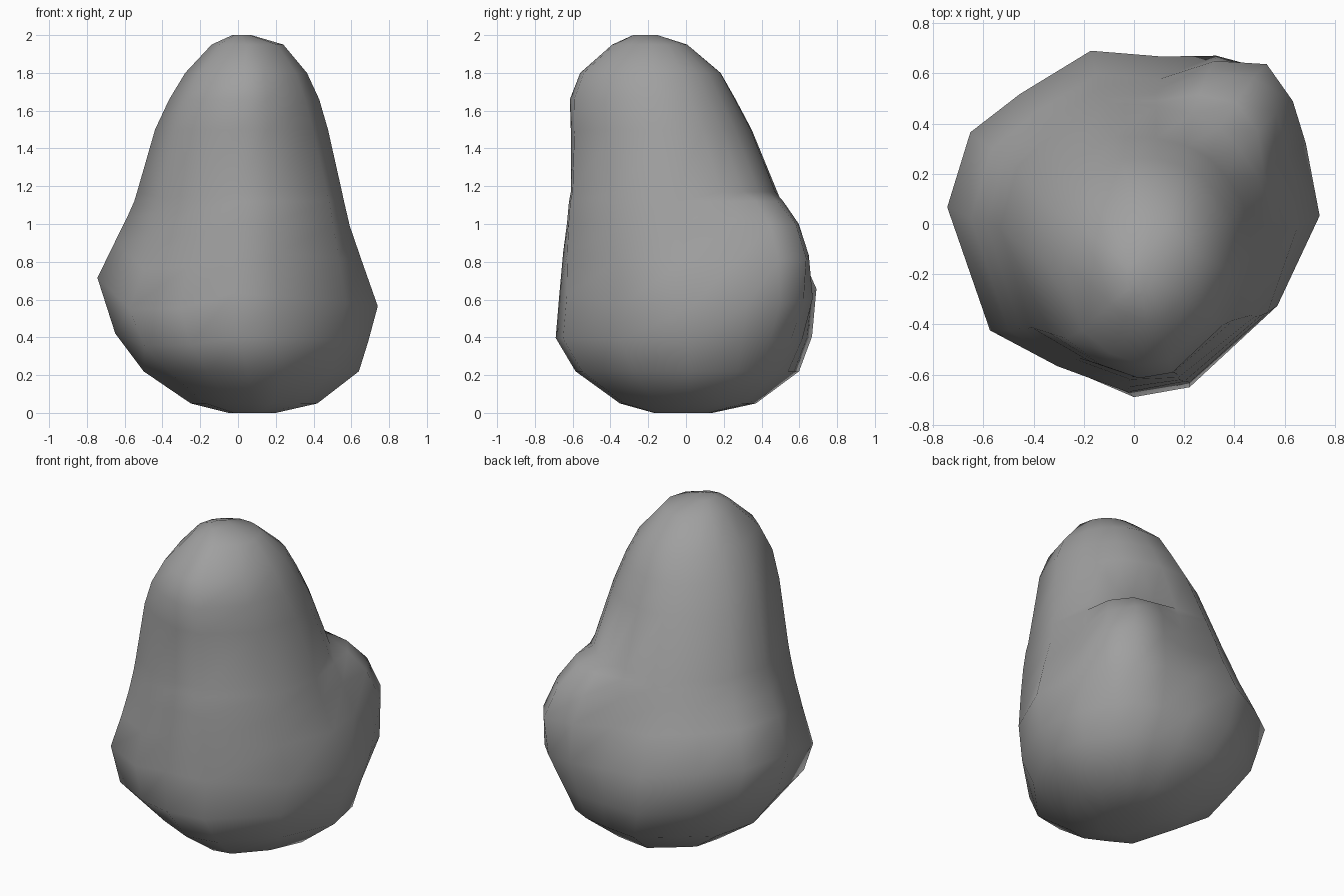
import bpy, bmesh, math

cube = bpy.data.objects.get("Cube")
if cube:
    bpy.data.objects.remove(cube)

# Stone material
stone = bpy.data.materials.new("stone grey")
stone.use_nodes = True
colour = (0.35, 0.35, 0.35, 1)
stone.diffuse_color = colour
stone.node_tree.nodes["Principled BSDF"].inputs["Base Color"].default_value = colour

# Irregular outline of the rock, scaled to fit each ring's bounds
OUTLINE = [(1, .03), (.92, .45), (.78, .66), (.63, .82), (.42, .91), (.15, .95),
           (-.23, 1), (-.6, .73), (-.88, .52), (-1, .08), (-.77, -.64),
           (-.4, -.83), (-.03, -1), (.3, -.94), (.75, -.48)]

# Rings: z, x min, x max, y min, y max, rear lobe, front flank, tilt, front dip
RINGS = [
    (0, -.05, .2, -.17, .14, 0, 0, 0, 0),
    (.05, -.25, .42, -.35, .37, 0, 0, 0, 0),
    (.22, -.5, .64, -.585, .6, -.02, 0, 0, 0),
    (.4, -.65, .69, -.69, .67, .02, 0, .02, .06),
    (.64, -.745, .74, -.67, .695, .1, 0, .075, .15),
    (.86, -.65, .65, -.65, .6, .31, .05, .05, .14),
    (1.01, -.59, .585, -.63, .55, .31, .1, .02, .1),
    (1.12, -.55, .555, -.62, .51, .18, .1, 0, .06),
    (1.17, -.535, .545, -.61, .49, 0, .09, 0, .03),
    (1.5, -.44, .475, -.61, .355, 0, .03, 0, 0),
    (1.66, -.365, .43, -.615, .27, 0, 0, 0, 0),
    (1.8, -.28, .365, -.56, .19, 0, 0, 0, 0),
    (1.95, -.14, .24, -.39, .01, 0, 0, 0, 0),
    (2, -.03, .07, -.28, -.15, 0, 0, 0, 0)]


def swell(angle, centre, spread):
    """Falloff from 1 at the centre angle to 0 at the spread, in degrees."""
    offset = abs(math.degrees(angle) - centre) / spread
    return math.cos(offset * math.pi / 2) if offset < 1 else 0


# Tall boulder with a rounded lobe growing from its rear left flank
bm = bmesh.new()
loops = []
for z, x0, x1, y0, y1, lobe, flank, tilt, dip in RINGS:
    loop = []
    for px, py in OUTLINE:
        a = math.atan2(py, px)
        mix = .4 * z
        scale = 1 + lobe * swell(a, 50, 26) + flank * swell(a, -40, 45)
        ux = (px + (math.cos(a) - px) * mix) * scale
        uy = (py + (math.sin(a) - py) * mix) * scale
        loop.append(bm.verts.new(((x0 + x1 + ux * (x1 - x0)) / 2,
                                  (y0 + y1 + uy * (y1 - y0)) / 2,
                                  z - tilt * ux - dip * swell(a, -135, 45))))
    loops.append(loop)
n = len(OUTLINE)
for low, high in zip(loops, loops[1:]):
    for k in range(n):
        j = (k + 1) % n
        bm.faces.new((low[k], low[j], high[j], high[k]))
bm.faces.new(loops[0][::-1])
bm.faces.new(loops[-1])
for face in bm.faces:
    face.smooth = True
mesh = bpy.data.meshes.new("boulder")
bm.to_mesh(mesh)
bm.free()
mesh.materials.append(stone)
boulder = bpy.data.objects.new("boulder", mesh)
bpy.context.collection.objects.link(boulder)
